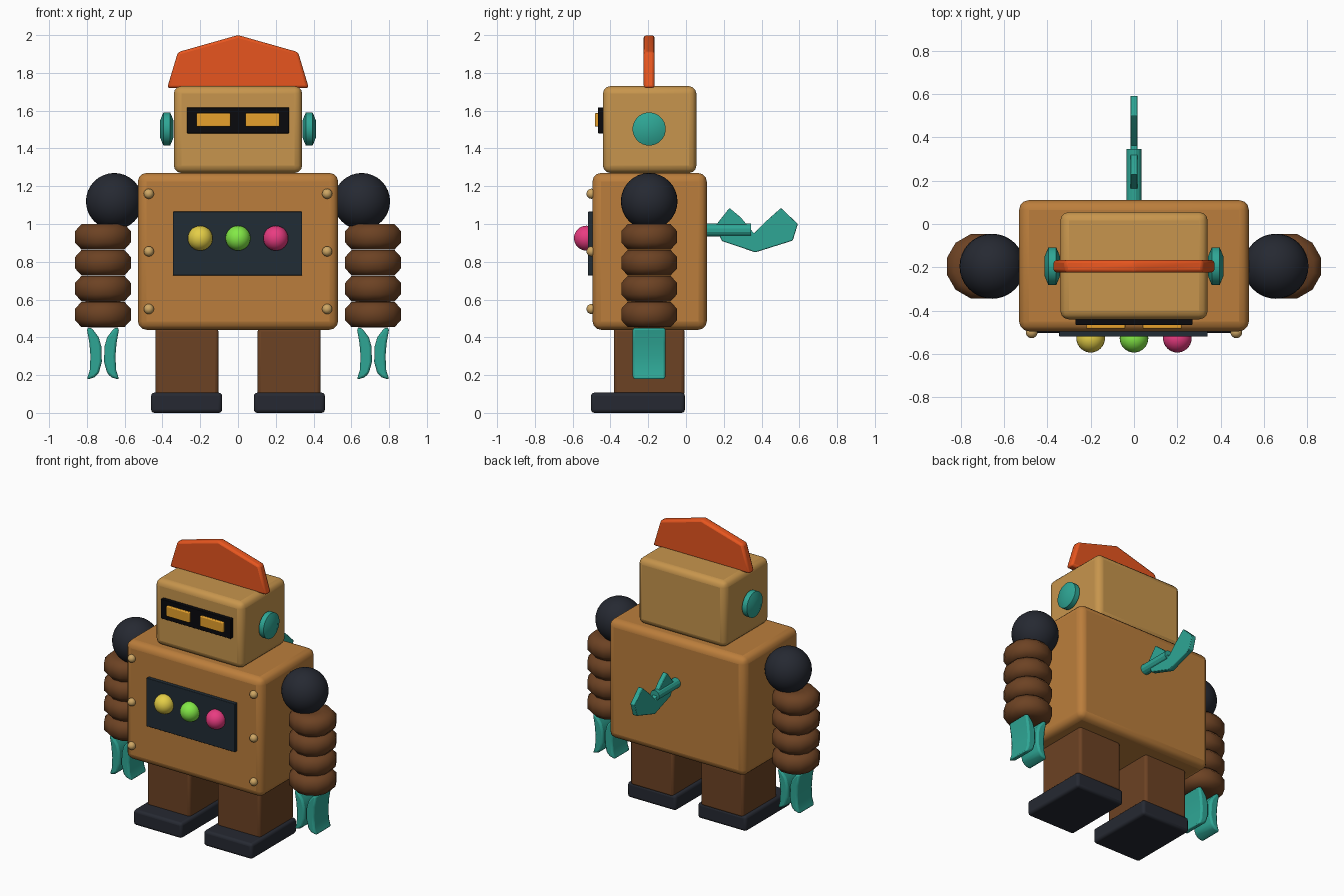
import bpy, bmesh, math
from mathutils import Matrix, Vector

if "Cube" in bpy.data.objects:
    bpy.data.objects.remove(bpy.data.objects["Cube"])

def material(name, r, g, b):
    m = bpy.data.materials.new(name)
    m.diffuse_color = [(c / 255) ** 2.2 for c in (r, g, b)] + [1]
    m.use_nodes = True
    m.node_tree.nodes["Principled BSDF"].inputs["Base Color"].default_value = m.diffuse_color
    return m

TAN = material("tan", 186, 125, 62)
LIGHT = material("light_tan", 198, 148, 78)
BROWN = material("brown", 108, 68, 40)
DARK = material("charcoal", 42, 45, 53)
SLATE = material("slate", 38, 48, 56)
BLACK = material("black", 18, 18, 21)
TEAL = material("teal", 50, 165, 148)
ORANGE = material("orange", 230, 86, 36)
AMBER = material("amber", 230, 160, 48)
BRASS = material("brass", 205, 165, 100)
YELLOW = material("yellow", 228, 205, 72)
GREEN = material("green", 130, 232, 72)
PINK = material("pink", 232, 62, 128)

def finish(name, bm, mat, bevel=0, segments=3, angle=40):
    bmesh.ops.recalc_face_normals(bm, faces=bm.faces[:])
    me = bpy.data.meshes.new(name)
    bm.to_mesh(me)
    bm.free()
    ob = bpy.data.objects.new(name, me)
    bpy.context.collection.objects.link(ob)
    me.materials.append(mat)
    if bevel:
        mod = ob.modifiers.new("bevel", "BEVEL")
        mod.width, mod.segments = bevel, segments
        mod.limit_method, mod.angle_limit = "ANGLE", math.radians(30)
    bpy.ops.object.select_all(action="DESELECT")
    ob.select_set(True)
    bpy.context.view_layer.objects.active = ob
    bpy.ops.object.shade_smooth_by_angle(angle=math.radians(angle))
    return ob

def box(name, lo, hi, mat, bevel=0):
    lo, hi = Vector(lo), Vector(hi)
    bm = bmesh.new()
    bmesh.ops.create_cube(bm, size=1, matrix=Matrix.Translation((lo + hi) / 2) @ Matrix.Diagonal((*(hi - lo), 1)))
    return finish(name, bm, mat, bevel)

def ball(name, centre, r, mat, seg=32):
    bm = bmesh.new()
    bmesh.ops.create_uvsphere(bm, u_segments=seg, v_segments=seg // 2, radius=r, matrix=Matrix.Translation(centre))
    return finish(name, bm, mat)

def prism(name, points, axis, lo, hi, mat, bevel=0, segments=2):
    """Extrude a 2D outline along axis x or y."""
    bm = bmesh.new()
    put = (lambda a, b: (lo, a, b)) if axis == "x" else (lambda a, b: (a, lo, b))
    face = bm.faces.new([bm.verts.new(put(a, b)) for a, b in points])
    ext = bmesh.ops.extrude_face_region(bm, geom=[face])["geom"]
    step = (hi - lo, 0, 0) if axis == "x" else (0, hi - lo, 0)
    bmesh.ops.translate(bm, vec=step, verts=[v for v in ext if isinstance(v, bmesh.types.BMVert)])
    return finish(name, bm, mat, bevel, segments)

def turned(name, profile, centre, axis, sides, mat, angle=40):
    """Solid of revolution from (radius, height) pairs, closed at both ends."""
    bm = bmesh.new()
    rot = {"x": Matrix.Rotation(math.pi / 2, 4, "Y"), "y": Matrix.Rotation(-math.pi / 2, 4, "X"), "z": Matrix()}[axis]
    M = Matrix.Translation(centre) @ rot
    rings = []
    for r, h in profile:
        angs = [2 * math.pi * (i + 0.5) / sides for i in range(sides)]
        rings.append([bm.verts.new(M @ Vector((r * math.cos(t), r * math.sin(t), h))) for t in angs])
    for a, b in zip(rings, rings[1:]):
        for i in range(sides):
            j = (i + 1) % sides
            bm.faces.new((a[i], a[j], b[j], b[i]))
    bm.faces.new(rings[0])
    bm.faces.new(rings[-1])
    return finish(name, bm, mat, angle=angle)

MID = -0.195

# Torso, head and crest
box("torso", (-0.53, -0.495, 0.44), (0.53, 0.11, 1.27), TAN, 0.045)
box("head", (-0.34, -0.44, 1.27), (0.34, 0.055, 1.73), LIGHT, 0.04)
prism("crest", [(-0.375, 1.72), (-0.318, 1.91), (0, 2.0), (0.318, 1.91), (0.375, 1.72)],
      "y", MID - 0.029, MID + 0.029, ORANGE, 0.014)

# Visor, chest panel and buttons
box("visor", (-0.27, -0.466, 1.48), (0.27, -0.43, 1.617), BLACK, 0.004)
box("chest_panel", (-0.345, -0.52, 0.727), (0.34, -0.48, 1.065), SLATE, 0.004)
for x, mat in ((-0.2, YELLOW), (0, GREEN), (0.2, PINK)):
    ball("chest_button", (x, -0.527, 0.925), 0.066, mat)

for s in (-1, 1):
    # Eyes, ears and rivets
    a, b = sorted((s * 0.04, s * 0.22))
    box("eye", (a, -0.483, 1.515), (b, -0.455, 1.587), AMBER, 0.006)
    turned("ear", [(0.045, -0.036), (0.088, -0.018), (0.088, 0.018), (0.045, 0.036)],
           (s * 0.377, MID, 1.503), "x", 24, TEAL)
    for z in (0.55, 0.855, 1.16):
        ball("rivet", (s * 0.472, -0.5, z), 0.027, BRASS, 16)

    # Shoulder and ribbed arm
    ball("shoulder", (s * 0.655, MID, 1.12), 0.15, DARK)
    ax = s * 0.715
    for k in range(4):
        turned("arm_ring", [(0.06, -0.068), (0.118, -0.067), (0.153, -0.03), (0.153, 0.03), (0.118, 0.067), (0.06, 0.068)],
               (ax, MID, 0.932 - 0.137 * k), "z", 12, BROWN, 50)

    # Gripper: two curved fingers
    finger = [(-0.086, 0.45), (-0.06, 0.45), (-0.022, 0.40), (-0.008, 0.35), (-0.006, 0.27),
              (-0.022, 0.21), (-0.045, 0.188), (-0.086, 0.176), (-0.07, 0.225), (-0.066, 0.30), (-0.072, 0.37)]
    for side in (-1, 1):
        prism("gripper_finger", [(ax + side * x, z) for x, z in finger],
              "y", MID - 0.087, MID + 0.087, TEAL, 0.012)

    # Leg and foot
    a, b = sorted((s * 0.104, s * 0.438))
    box("leg", (a, -0.382, 0.09), (b, -0.008, 0.45), BROWN, 0.018)
    a, b = sorted((s * 0.084, s * 0.46))
    box("foot", (a, -0.503, 0.0), (b, -0.006, 0.107), DARK, 0.018)

# Winding key on the back
turned("key_shaft", [(0.035, 0.0), (0.035, 0.25)], (0, 0.095, 0.968), "y", 12, TEAL, 20)
prism("key_wing", [(0.155, 0.99), (0.23, 1.085), (0.29, 1.035), (0.36, 0.95), (0.43, 1.02), (0.503, 1.085),
                   (0.592, 1.0), (0.565, 0.912), (0.367, 0.85), (0.19, 0.91)],
      "x", -0.017, 0.017, TEAL, 0.004)
